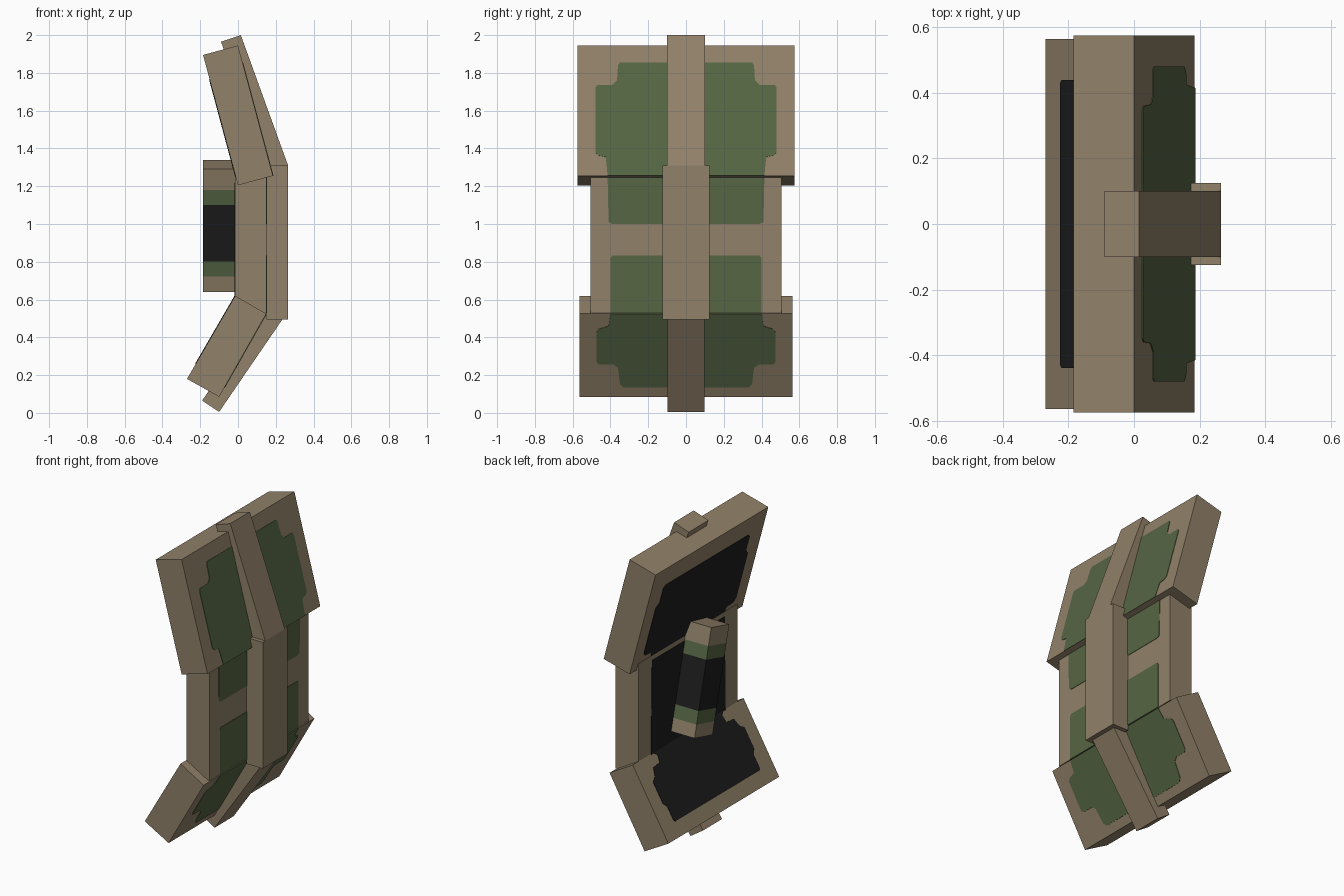
import bpy, bmesh, math
from mathutils import Vector

if "Cube" in bpy.data.objects:
    bpy.data.objects.remove(bpy.data.objects["Cube"])


def material(name, rgb):
    m = bpy.data.materials.new(name)
    m.diffuse_color = (*rgb, 1)
    m.use_nodes = True
    m.node_tree.nodes["Principled BSDF"].inputs["Base Color"].default_value = m.diffuse_color
    return m


TAN = material("tan", (0.283, 0.219, 0.141))
GREEN = material("olive green", (0.092, 0.132, 0.057))
BLACK = material("black", (0.0125, 0.0125, 0.013))


def finish(bm, name, mats):
    bmesh.ops.recalc_face_normals(bm, faces=bm.faces)
    me = bpy.data.meshes.new(name)
    bm.to_mesh(me)
    bm.free()
    for m in mats:
        me.materials.append(m)
    ob = bpy.data.objects.new(name, me)
    bpy.context.collection.objects.link(ob)
    return ob


def solid(name, outline, offset, mat):
    """Flat outline pushed along an offset vector into a closed solid."""
    bm = bmesh.new()
    face = bm.faces.new([bm.verts.new(p) for p in outline])
    ext = bmesh.ops.extrude_face_region(bm, geom=[face], use_keep_orig=True)
    verts = [g for g in ext["geom"] if isinstance(g, bmesh.types.BMVert)]
    bmesh.ops.translate(bm, vec=offset, verts=verts)
    return finish(bm, name, [mat])


def slab(name, profile, y0, y1):
    """Side profile (x, z) stretched across the width."""
    solid(name, [(x, y0, z) for x, z in profile], (0, y1 - y0, 0), TAN)


def patch(name, top, bottom, half, mat, side):
    """Thin painted plate on a slab face, from rows of (z, half width)."""
    (xa, za), (xb, zb) = top, bottom
    normal = Vector((za - zb, 0, xb - xa)).normalized() * side
    pts = []
    for s, rows in ((1, half), (-1, half[::-1])):
        for z, w in rows:
            x = xa + (xb - xa) * (z - za) / (zb - za)
            pts.append(Vector((x, s * w, z)) - normal * 0.002)
    solid(name, pts, normal * 0.005, mat)


# Three angled shield panels
slab("upper_panel", [(-0.185, 1.895), (0, 1.945), (0.185, 1.255), (0, 1.205)], -0.575, 0.575)
slab("middle_panel", [(-0.015, 1.25), (0.15, 1.25), (0.15, 0.53), (-0.015, 0.53)], -0.505, 0.505)
slab("lower_panel", [(-0.015, 0.62), (0.15, 0.525), (-0.1, 0.085), (-0.27, 0.18)], -0.565, 0.565)

# Raised spine down the front
slab("upper_spine", [(-0.09, 1.965), (0.015, 2.0), (0.265, 1.31), (0.16, 1.275)], -0.1, 0.1)
slab("middle_spine", [(0.14, 1.31), (0.265, 1.31), (0.265, 0.495), (0.15, 0.495)], -0.125, 0.125)
slab("lower_spine", [(0.145, 0.555), (0.235, 0.495), (-0.1, 0.005), (-0.19, 0.065)], -0.097, 0.097)

# Green paint on the front faces
patch("upper_green", (0, 1.945), (0.185, 1.255),
      [(1.855, 0.35), (1.84, 0.36), (1.76, 0.365), (1.735, 0.39), (1.735, 0.47), (1.72, 0.48),
       (1.38, 0.48), (1.362, 0.465), (1.355, 0.425), (1.255, 0.415)], GREEN, 1)
patch("middle_green_top", (0.15, 1.25), (0.15, 0.53), [(1.245, 0.415), (1.01, 0.41), (1.0, 0.39)], GREEN, 1)
patch("middle_green_bottom", (0.15, 1.25), (0.15, 0.53), [(0.833, 0.39), (0.82, 0.4), (0.53, 0.4)], GREEN, 1)
patch("lower_green", (0.15, 0.525), (-0.1, 0.085),
      [(0.525, 0.4), (0.46, 0.41), (0.445, 0.46), (0.43, 0.473), (0.27, 0.473), (0.257, 0.46),
       (0.257, 0.385), (0.24, 0.36), (0.155, 0.35), (0.135, 0.33)], GREEN, 1)

# Black lining on the back faces
patch("upper_lining", (-0.185, 1.895), (0, 1.205),
      [(1.765, 0.42), (1.75, 0.44), (1.65, 0.44), (1.62, 0.47), (1.31, 0.47), (1.285, 0.45),
       (1.28, 0.38), (1.205, 0.37)], BLACK, -1)
patch("middle_lining", (-0.015, 1.25), (-0.015, 0.53), [(1.22, 0.37), (0.61, 0.38)], BLACK, -1)
patch("lower_lining", (-0.015, 0.62), (-0.27, 0.18),
      [(0.62, 0.36), (0.6, 0.33), (0.56, 0.34), (0.555, 0.41), (0.51, 0.43), (0.49, 0.465),
       (0.37, 0.465), (0.345, 0.44), (0.27, 0.44), (0.26, 0.43)], BLACK, -1)

# Slanted banded grip on the back, built as rings along its length
tilt = math.radians(14.7)
along = Vector((0, -math.sin(tilt), math.cos(tilt)))
across = Vector((0, math.cos(tilt), math.sin(tilt))) * 0.095
bm = bmesh.new()
rings = []
for t in (0, 0.123, 0.246, 0.708, 0.831, 1):
    c = Vector((0, 0, 0.99)) + along * (t - 0.5) * 0.672
    rings.append([bm.verts.new(c + across * s + Vector((x, 0, 0)))
                  for x, s in ((-0.185, -1), (-0.185, 1), (-0.012, 1), (-0.012, -1))])
for i, band in enumerate((0, 1, 2, 1, 0)):
    for k in range(4):
        j = (k + 1) % 4
        f = bm.faces.new((rings[i][k], rings[i][j], rings[i + 1][j], rings[i + 1][k]))
        f.material_index = band
bm.faces.new(rings[0])
bm.faces.new(rings[-1])
finish(bm, "grip", [TAN, GREEN, BLACK])
